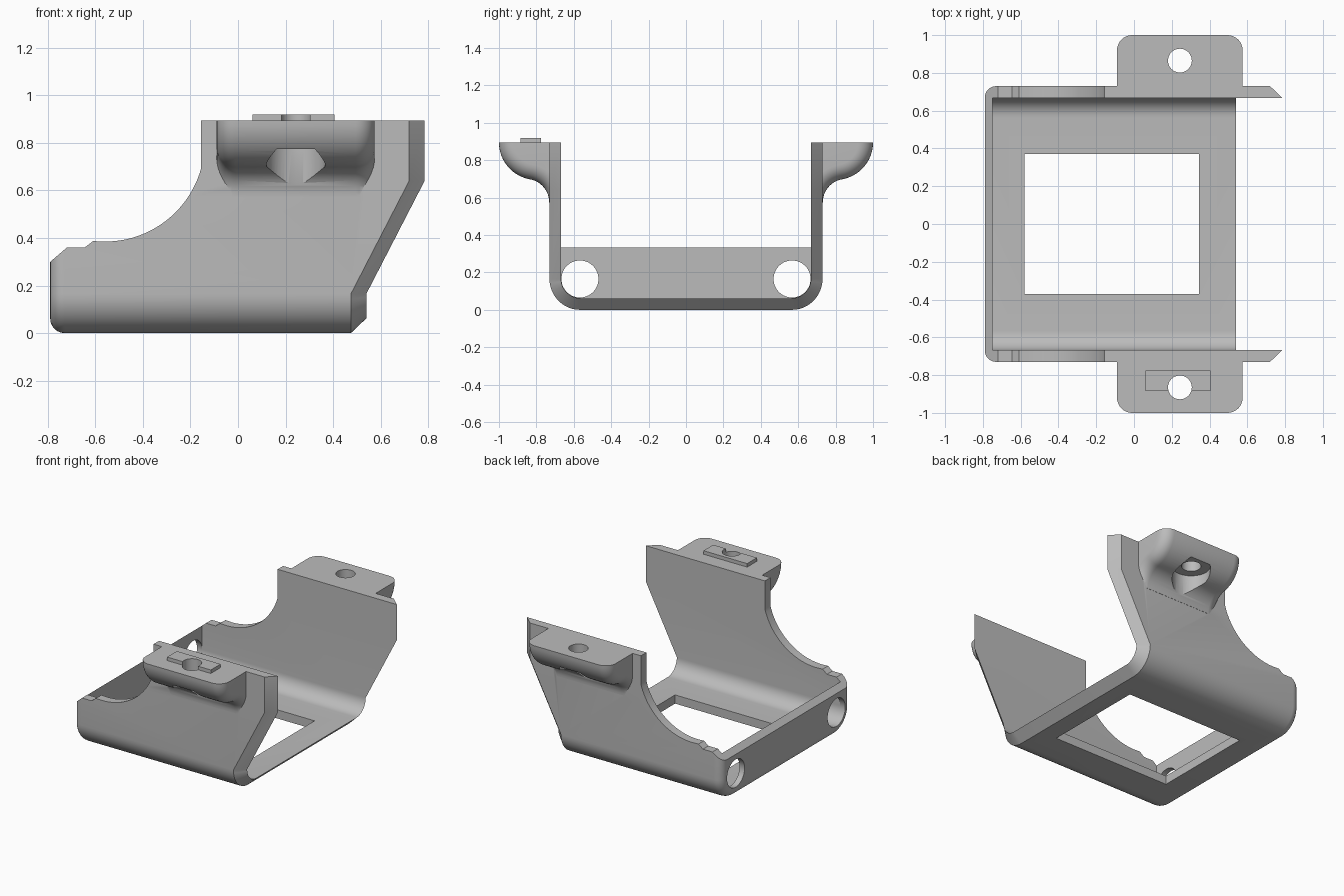
import bpy, bmesh, math

if "Cube" in bpy.data.objects:
    bpy.data.objects.remove(bpy.data.objects["Cube"])

grey = bpy.data.materials.new("matte grey")
grey.diffuse_color = (0.5, 0.5, 0.5, 1)
grey.use_nodes = True
grey.node_tree.nodes["Principled BSDF"].inputs["Base Color"].default_value = grey.diffuse_color
TOP = 0.895


def finish(name, bm):
    bmesh.ops.recalc_face_normals(bm, faces=bm.faces)
    me = bpy.data.meshes.new(name)
    bm.to_mesh(me)
    bm.free()
    me.materials.append(grey)
    ob = bpy.data.objects.new(name, me)
    bpy.context.collection.objects.link(ob)
    return ob


def prism(name, pts, lo, hi, axis):
    """Extrude a 2D outline along x, y or z."""
    place = {"x": lambda a, b, c: (c, a, b), "y": lambda a, b, c: (a, c, b),
             "z": lambda a, b, c: (a, b, c)}[axis]
    bm = bmesh.new()
    rings = [[bm.verts.new(place(a, b, c)) for a, b in pts] for c in (lo, hi)]
    n = len(pts)
    for i in range(n):
        j = (i + 1) % n
        bm.faces.new((rings[0][i], rings[0][j], rings[1][j], rings[1][i]))
    for r in rings:
        bm.faces.new(r)
    return finish(name, bm)


def arc(cx, cy, r, a0, a1, n):
    return [(cx + r * math.cos(math.radians(a0 + (a1 - a0) * i / n)),
             cy + r * math.sin(math.radians(a0 + (a1 - a0) * i / n))) for i in range(n + 1)]


def circle(cx, cy, r, n=48):
    return arc(cx, cy, r, 0, 360, n)[:-1]


def rect(x0, x1, y0, y1):
    return [(x0, y0), (x1, y0), (x1, y1), (x0, y1)]


def combine(ob, other, op):
    mod = ob.modifiers.new(op, "BOOLEAN")
    mod.operation, mod.solver, mod.object = op, "EXACT", other
    bpy.context.view_layer.objects.active = ob
    bpy.ops.object.modifier_apply(modifier=mod.name)
    bpy.data.objects.remove(other)


def u_path(d):
    """U-shaped cross-section (y, z), moved inward by d."""
    half = [(0.73 - d, TOP), (0.73 - d, 0.64)] + arc(0.565, 0.165, 0.165 - d, 0, -90, 12)
    return half + [(-y, z) for y, z in reversed(half)]


def end_x(z, base):
    """Open end leans outward above the floor bend."""
    return base + 0.245 * min(1, max(0, (z - 0.165) / 0.475))


# Bracket shell: rounded closed end, mitred open end
bm = bmesh.new()
R = 0.06
rows = []
for k in range(7):
    a = math.radians(15 * k)
    rows.append([bm.verts.new((-0.79 + R * (1 - math.sin(a)), y, z))
                 for y, z in u_path(R * (1 - math.cos(a)))])
rows.reverse()
rows.append([bm.verts.new((end_x(z, 0.475), y, z)) for y, z in u_path(0)])
rows.append([bm.verts.new((end_x(z, 0.54), y, z)) for y, z in u_path(0.062)])
rows.append([bm.verts.new((-0.75, y, z)) for y, z in u_path(0.062)])
for a, b in zip(rows, rows[1:]):
    for i in range(len(a) - 1):
        bm.faces.new((a[i], a[i + 1], b[i + 1], b[i]))
bm.faces.new(rows[0])
bm.faces.new(rows[-1])
bm.faces.new([r[0] for r in rows] + [r[-1] for r in reversed(rows)])
body = finish("bracket", bm)

# Side wall cut-out: chamfer, small step and big arc
outline = ([(-0.9, 0.206), (-0.72, 0.36), (-0.645, 0.36), (-0.61, 0.387)]
           + arc(-0.56, 0.805, 0.42, -90, -15.5, 24) + [(-0.155, 1.1), (-0.9, 1.1)])
combine(body, prism("wall_cutter", outline, -0.9, 0.9, "y"), "DIFFERENCE")

# Floor window and round holes in the end wall
combine(body, prism("window_cutter", rect(-0.58, 0.345, -0.37, 0.37), -0.1, 0.12, "z"), "DIFFERENCE")
for s in (1, -1):
    combine(body, prism("end_hole", circle(s * 0.567, 0.165, 0.099), -0.9, -0.7, "x"), "DIFFERENCE")


def ear_section(d):
    """Mounting ear section (y, z) with a curved underside, inset by d."""
    pts = [(0.70, TOP)] + arc(0.80, TOP, 0.20 - d, 0, -80, 12)
    pts += arc(0.8564, 0.575, 0.125 + d, 100, 180, 12)[1:]
    out = []
    for y, z in pts:
        if y < 0.70:   # stop inside the wall
            z = 0.575 + math.sqrt((0.125 + d) ** 2 - 0.1564 ** 2)
            y = 0.70
        out.append((y, z))
    return out + [(0.70, out[-1][1] + 0.0005)]


# Mounting ears with rounded ends, bolt hole and counterbore
E = 0.08
steps = [math.radians(90 * k / 8) for k in range(9)]
slices = [(-0.09 + E * (1 - math.cos(a)), E * (1 - math.sin(a))) for a in steps]
slices += [(0.485 - x, d) for x, d in reversed(slices)]
for s in (1, -1):
    bm = bmesh.new()
    rings = [[bm.verts.new((x, s * y, z)) for y, z in ear_section(d)] for x, d in slices]
    n = len(rings[0])
    for a, b in zip(rings, rings[1:]):
        for i in range(n):
            j = (i + 1) % n
            bm.faces.new((a[i], a[j], b[j], b[i]))
    bm.faces.new(rings[0])
    bm.faces.new(rings[-1])
    bmesh.ops.remove_doubles(bm, verts=bm.verts, dist=0.0002)
    combine(body, finish("ear", bm), "UNION")
    if s < 0:   # raised pad on the front ear
        combine(body, prism("pad", rect(0.06, 0.405, -0.885, -0.775), 0.88, 0.92, "z"), "UNION")
    combine(body, prism("bolt_hole", circle(0.243, s * 0.865, 0.063), 0.5, 1.1, "z"), "DIFFERENCE")
    combine(body, prism("counterbore", circle(0.243, s * 0.865, 0.124), 0.5, 0.775, "z"), "DIFFERENCE")

bpy.ops.object.select_all(action="DESELECT")
body.select_set(True)
bpy.context.view_layer.objects.active = body
bpy.ops.object.shade_smooth_by_angle(angle=math.radians(30))
